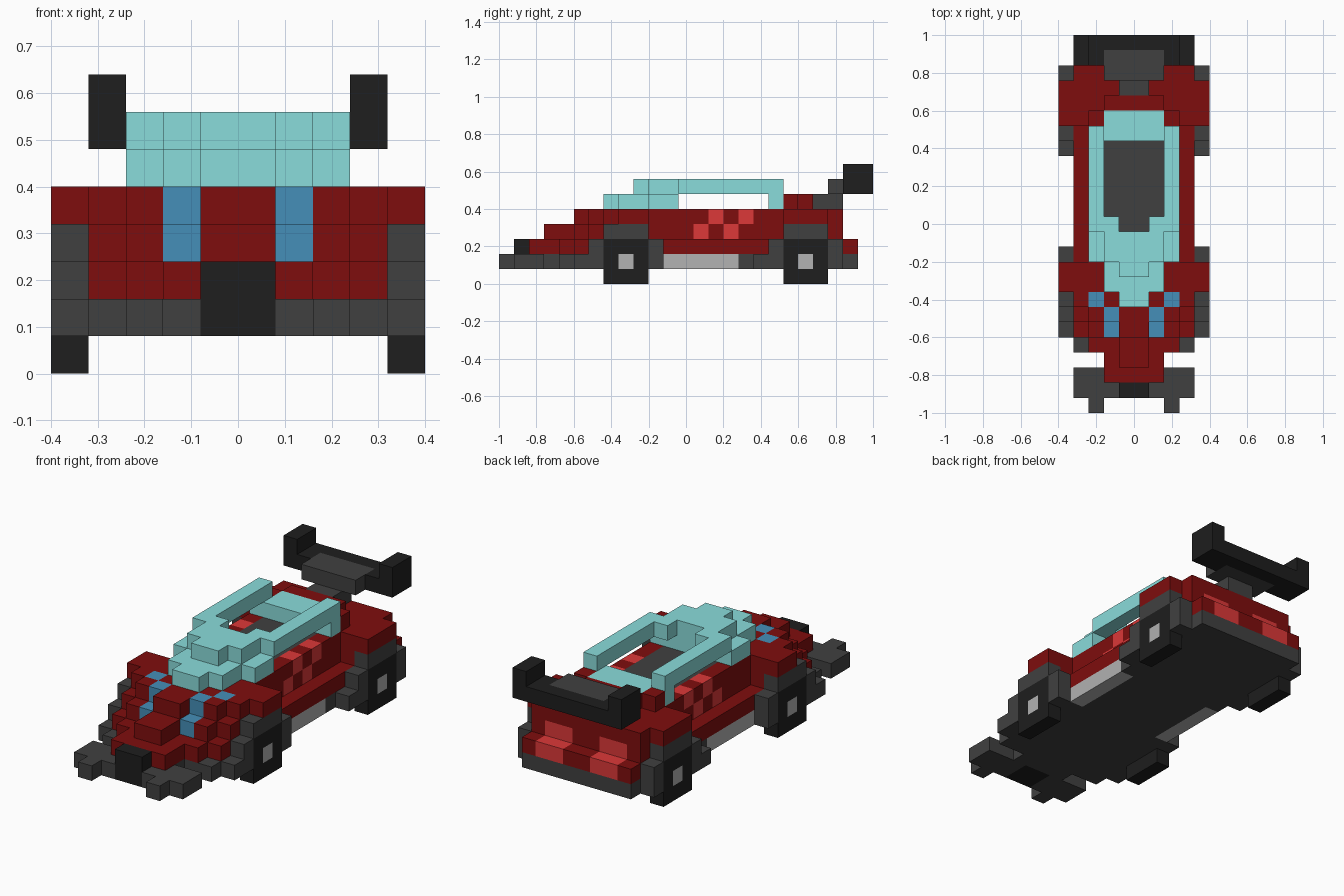
import bpy, bmesh
from mathutils import Vector

if "Cube" in bpy.data.objects:
    bpy.data.objects.remove(bpy.data.objects["Cube"])

U = 0.08            # block size
cells = {}          # (i, j, k) -> part name


def fill(part, x, y, z):
    """Fill a run of blocks, mirrored in x. x counts from the centre line."""
    for i in range(*x):
        for j in range(*y):
            for k in range(*z):
                cells[(i, j, k)] = part
                cells[(-i - 1, j, k)] = part


# floor pan and front splitter
P = "floor_pan"
fill(P, (0, 2), (1, 24), (1, 2))
fill(P, (2, 4), (4, 24), (1, 2))
fill(P, (2, 4), (1, 3), (1, 2))
fill(P, (2, 3), (0, 1), (1, 2))
fill("side_sill", (3, 4), (11, 16), (1, 2))

# red body: each column strip steps back as it rises (layers 2, 3, 4)
P = "body"
for i, starts in enumerate([(2, 3, 5), (2, 5, 6), (4, 5, 6), (5, 6, 7)]):
    for k, s in enumerate(starts):
        fill(P, (i, i + 1), (s, 24 if k == 0 else 23), (k + 2, k + 3))
for k in (3, 4):     # doors sit inside the sill ledge
    for j in range(10, 19):
        for i in (3, -4):
            cells.pop((i, j, k), None)
fill(P, (2, 3), (19, 20), (5, 6))
fill(P, (0, 2), (20, 21), (5, 6))
fill(P, (4, 5), (8, 10), (4, 5))
fill(P, (4, 5), (19, 22), (4, 5))
fill("nose_grille", (0, 1), (1, 2), (1, 3))
fill("nose_grille", (0, 1), (2, 3), (1, 2))

# hood stripes
fill("hood_stripe", (1, 2), (5, 7), (3, 4))
fill("hood_stripe", (1, 2), (6, 7), (4, 5))
fill("hood_stripe", (2, 3), (7, 8), (4, 5))

# door checkers and tail lights
for j, k in ((13, 3), (15, 3), (14, 4), (16, 4)):
    fill("door_checker", (2, 3), (j, j + 1), (k, k + 1))
fill("tail_light", (1, 3), (22, 23), (3, 4))
fill("tail_light", (1, 3), (23, 24), (2, 3))

# cabin interior
fill("cabin_interior", (0, 2), (12, 18), (4, 5))

# windscreen, roof rails and rear window
P = "glasshouse"
for i, (low, low_end, top, top_end) in enumerate(
        [(7, 12, 9, 12), (8, 12, 10, 13), (10, 12, 12, 19)]):
    fill(P, (i, i + 1), (low, low_end), (5, 6))
    fill(P, (i, i + 1), (top, top_end), (6, 7))
fill(P, (2, 3), (18, 19), (5, 6))
fill(P, (0, 2), (18, 20), (5, 6))

# wheel arches
P = "wheel_arch"
fill(P, (4, 5), (5, 6), (1, 2))
fill(P, (4, 5), (6, 7), (1, 3))
fill(P, (4, 5), (7, 10), (3, 4))
fill(P, (4, 5), (10, 11), (1, 3))
fill(P, (4, 5), (17, 18), (1, 2))
fill(P, (4, 5), (18, 19), (1, 3))
fill(P, (4, 5), (19, 22), (3, 4))
fill(P, (4, 5), (22, 23), (1, 3))

# wheels with hubs
for name, j in (("front", 7), ("rear", 19)):
    fill(name + "_wheels", (4, 5), (j, j + 3), (0, 3))
    fill(name + "_hubs", (4, 5), (j + 1, j + 2), (1, 2))

# rear wing
fill("rear_wing", (0, 4), (23, 25), (6, 7))
fill("rear_wing", (3, 4), (23, 25), (7, 8))
fill("wing_support", (0, 2), (22, 24), (6, 7))
fill("wing_support", (0, 1), (21, 23), (5, 6))

# colours (sRGB hex)
RED, LIGHT_RED, CYAN, BLUE = "7F0D0D", "DC3838", "8ADCDB", "458FB8"
GREY, BLACK, SILVER = "404040", "1E1E1E", "B2B2B2"
COLOURS = {
    "floor_pan": GREY, "side_sill": SILVER, "body": RED, "nose_grille": BLACK,
    "hood_stripe": BLUE, "door_checker": LIGHT_RED, "tail_light": LIGHT_RED,
    "cabin_interior": GREY, "glasshouse": CYAN, "wheel_arch": GREY,
    "front_wheels": BLACK, "rear_wheels": BLACK, "front_hubs": SILVER,
    "rear_hubs": SILVER, "rear_wing": BLACK, "wing_support": GREY,
}


def material(code):
    mat = bpy.data.materials.get("paint_" + code)
    if not mat:
        mat = bpy.data.materials.new("paint_" + code)
        rgb = [int(code[n:n + 2], 16) / 255 for n in (0, 2, 4)]
        lin = [c / 12.92 if c < 0.04 else ((c + 0.055) / 1.055) ** 2.4 for c in rgb]
        mat.diffuse_color = (*lin, 1)
        mat.use_nodes = True
        mat.node_tree.nodes["Principled BSDF"].inputs["Base Color"].default_value = mat.diffuse_color
    return mat


def build(part):
    """Make a mesh from the exposed sides of one part's blocks."""
    bm = bmesh.new()
    for cell in [c for c, p in cells.items() if p == part]:
        centre = Vector(cell) + Vector((0.5, 0.5, 0.5))
        for axis in range(3):
            for sign in (-1, 1):
                n = Vector((0, 0, 0))
                n[axis] = sign
                if tuple(int(a + b) for a, b in zip(cell, n)) in cells:
                    continue
                a = Vector((0, 0, 0))
                a[(axis + 1) % 3] = 0.5
                b = n.cross(a)
                pts = [centre + n / 2 + s * a + t * b
                       for s, t in ((-1, -1), (1, -1), (1, 1), (-1, 1))]
                bm.faces.new([bm.verts.new(p * U - Vector((0, 1, 0))) for p in pts])
    bmesh.ops.remove_doubles(bm, verts=bm.verts, dist=0.001)
    mesh = bpy.data.meshes.new(part)
    bm.to_mesh(mesh)
    bm.free()
    mesh.materials.append(material(COLOURS[part]))
    bpy.context.collection.objects.link(bpy.data.objects.new(part, mesh))


for part in COLOURS:
    build(part)
